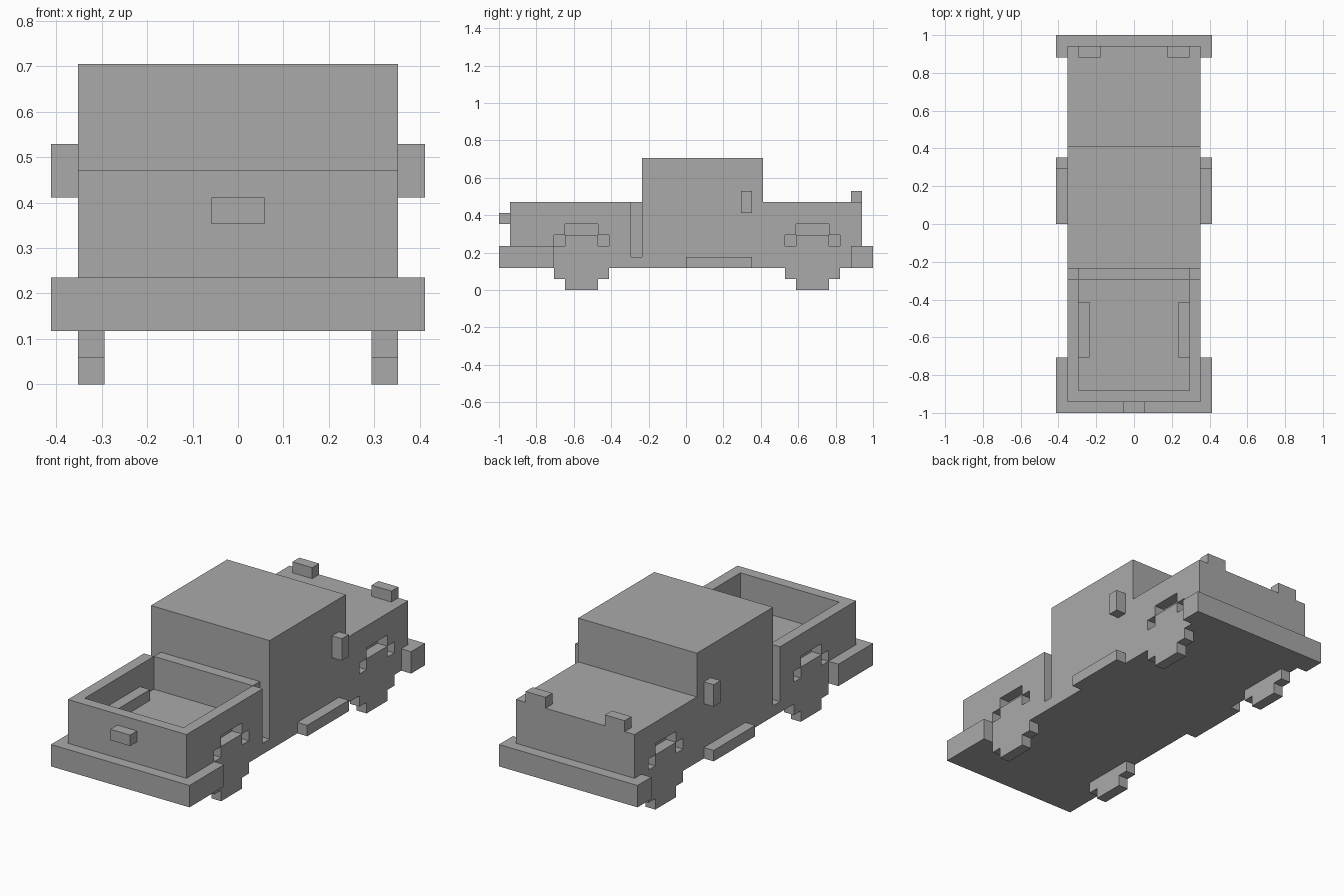
import bpy
import bmesh
from mathutils import Vector

U = 2 / 34  # one block of the model

if "Cube" in bpy.data.objects:
    bpy.data.objects.remove(bpy.data.objects["Cube"], do_unlink=True)

grey = bpy.data.materials.new("plain grey")
grey.use_nodes = True
grey.diffuse_color = (0.4, 0.4, 0.4, 1)
grey.node_tree.nodes["Principled BSDF"].inputs["Base Color"].default_value = (0.4, 0.4, 0.4, 1)


def prism(name, points, offset):
    """Extrude a flat outline (in block units) along an offset."""
    bm = bmesh.new()
    face = bm.faces.new([bm.verts.new(Vector(p) * U) for p in points])
    new = bmesh.ops.extrude_face_region(bm, geom=[face])["geom"]
    verts = [v for v in new if isinstance(v, bmesh.types.BMVert)]
    bmesh.ops.translate(bm, verts=verts, vec=Vector(offset) * U)
    bmesh.ops.recalc_face_normals(bm, faces=bm.faces)
    mesh = bpy.data.meshes.new(name)
    bm.to_mesh(mesh)
    bm.free()
    mesh.materials.append(grey)
    obj = bpy.data.objects.new(name, mesh)
    bpy.context.collection.objects.link(obj)
    return obj


def box(name, xs, ys, zs):
    (x0, x1), (y0, y1), (z0, z1) = sorted(xs), ys, zs
    outline = [(x0, y0, z0), (x1, y0, z0), (x1, y1, z0), (x0, y1, z0)]
    return prism(name, outline, (0, 0, z1 - z0))


def stepped(name, side, x0, x1, centre, half_outline):
    """Side outline mirrored about its centre line, extruded across x."""
    half = [(side * x0, centre + y, z) for y, z in half_outline]
    other = [(side * x0, centre - y, z) for y, z in reversed(half_outline)]
    return prism(name, half + other, (side * (x1 - x0), 0, 0))


def cut(target, cutter):
    cutter.hide_render = True
    mod = target.modifiers.new("cut", 'BOOLEAN')
    mod.operation = 'DIFFERENCE'
    mod.solver = 'EXACT'
    mod.object = cutter
    bpy.context.view_layer.objects.active = target
    bpy.ops.object.modifier_apply(modifier=mod.name)
    bpy.data.objects.remove(cutter, do_unlink=True)


def bumper(name, y_end, y_body, y_tip):
    """U-shaped bumper wrapping the body end."""
    half = [(7, y_end), (7, y_tip), (6, y_tip), (6, y_body)]
    outline = half + [(-x, y) for x, y in reversed(half)]
    prism(name, [(x, y, 2) for x, y in outline], (0, 0, 2))


# Body, open bed and cabin
body = box("body", (-6, 6), (-16, 16), (2, 8))
cut(body, box("bed_cutter", (-5, 5), (-15, -5), (5, 9)))
box("cabin", (-6, 6), (-4, 7), (8, 12))

ARCH = [(2.5, 1), (2.5, 5), (1.5, 5), (1.5, 6)]
WHEEL = [(1.5, 0), (1.5, 1), (2.5, 1), (2.5, 4), (1.5, 4), (1.5, 5)]

for side, word in ((1, "left"), (-1, "right")):
    # Slot between bed and cabin
    cut(body, box("slot_cutter", (side * 5, side * 7), (-5, -4), (3, 9)))
    # Wheels in their stepped arches
    for centre, end in ((-9.5, "front"), (11.5, "rear")):
        cut(body, stepped("arch_cutter", side, 5, 7, centre, ARCH))
        stepped(f"{end}_{word}_wheel", side, 5, 6, centre, WHEEL)
    # Wheel housing inside the bed
    box(f"{word}_wheel_housing", (side * 4, side * 5), (-12, -7), (5, 6))
    # Small side parts
    box(f"{word}_mirror", (side * 6, side * 7), (5, 6), (7, 9))
    box(f"{word}_step", (side * 6, side * 7), (0, 6), (2, 3))
    box(f"{word}_lamp", (side * 3, side * 5), (15, 16), (8, 9))

# Bumpers and the handle on the bed end
bumper("front_bumper", -17, -16, -12)
bumper("rear_bumper", 17, 16, 15)
box("handle", (-1, 1), (-17, -16), (6, 7))
